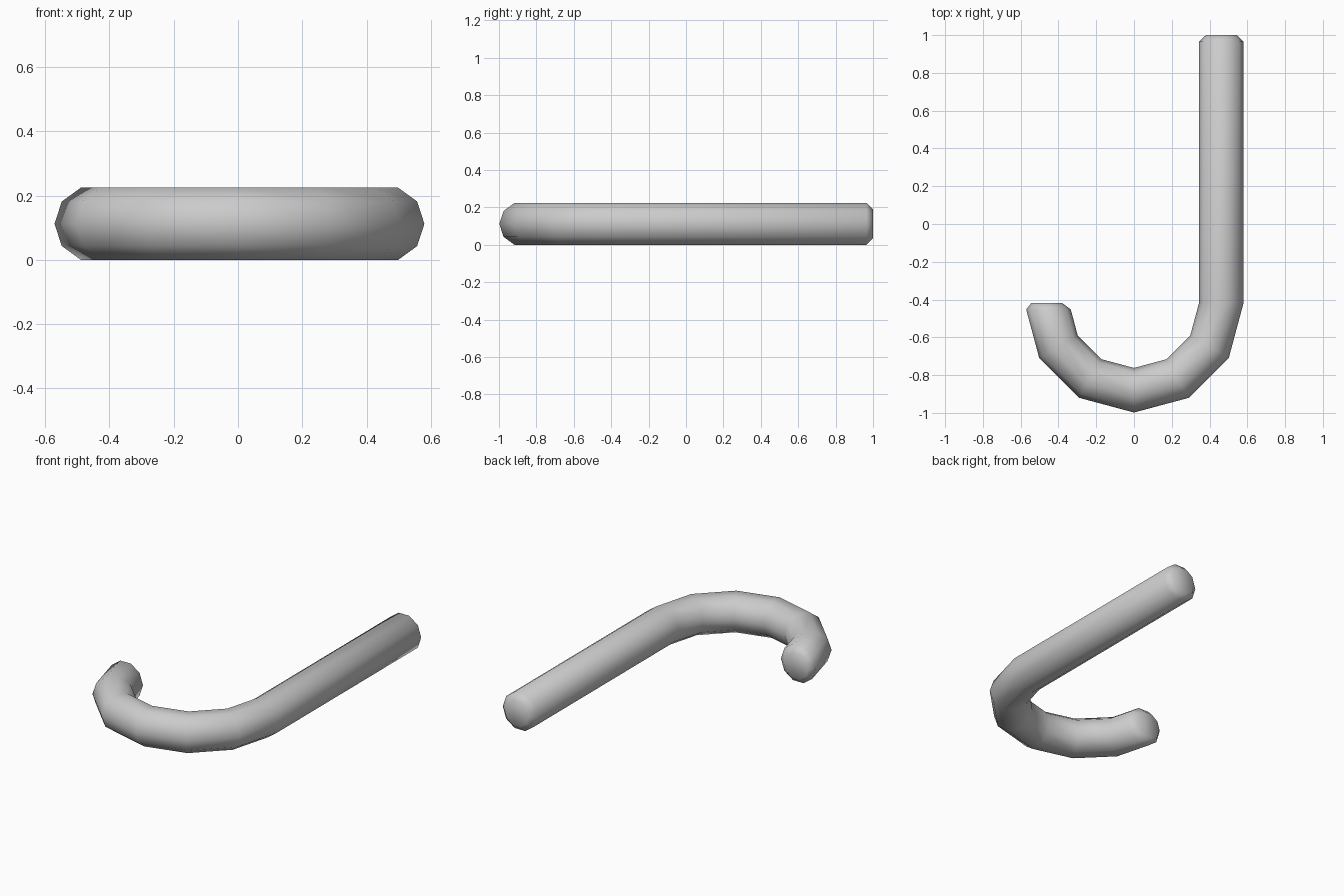
import bpy, bmesh
from math import sin, cos, pi

if "Cube" in bpy.data.objects:
    bpy.data.objects.remove(bpy.data.objects["Cube"])

SIDES, R, BEND, CY = 10, 0.118, 0.462, -0.418

# Centre line stations: (x, y, direction the section widens along)
stations = [(BEND, 1.0, (1, 0))]
for i in range(7):
    a = -i * pi / 6
    stations.append((BEND * cos(a), CY + BEND * sin(a), (cos(a), sin(a))))

# Sweep a ten-sided section along the hook
bm = bmesh.new()
rings = []
for x, y, (dx, dy) in stations:
    ring = []
    for k in range(SIDES):
        t = 2 * pi * k / SIDES
        w = R * cos(t)
        ring.append(bm.verts.new((x + dx * w, y + dy * w, 0.1122 + R * sin(t))))
    rings.append(ring)
for a, b in zip(rings, rings[1:]):
    for k in range(SIDES):
        n = (k + 1) % SIDES
        bm.faces.new((a[k], a[n], b[n], b[k]))

# Closed ends with a single chamfer
caps = [bm.faces.new(rings[0]), bm.faces.new(rings[-1])]
edges = [e for f in caps for e in f.edges]
bmesh.ops.bevel(bm, geom=edges, offset=0.035, segments=1, profile=0.5,
                affect='EDGES', offset_type='OFFSET')
bmesh.ops.recalc_face_normals(bm, faces=bm.faces)
for f in bm.faces:
    f.smooth = True

mesh = bpy.data.meshes.new("hooked_cane")
bm.to_mesh(mesh)
bm.free()
cane = bpy.data.objects.new("hooked_cane", mesh)
bpy.context.collection.objects.link(cane)
